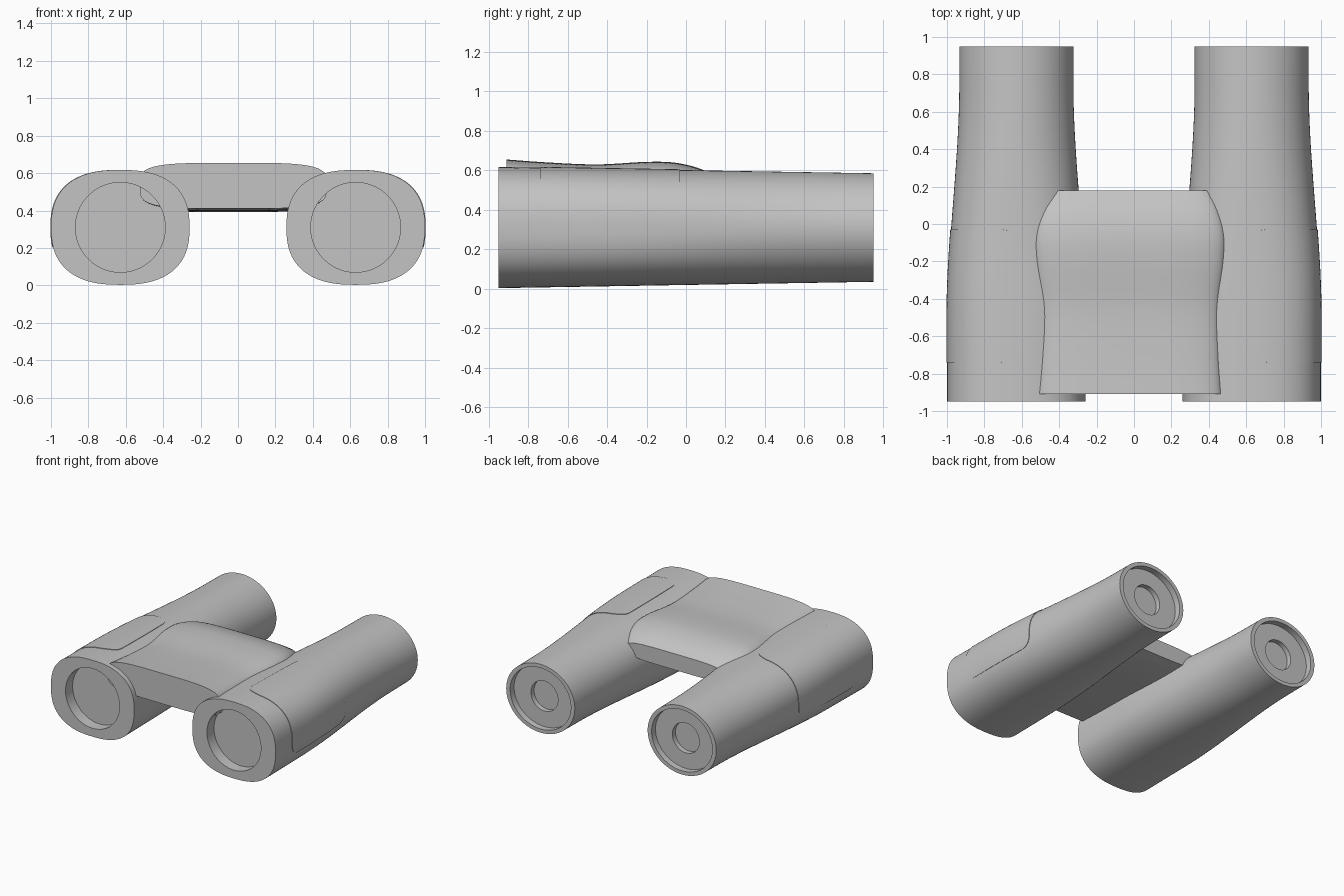
import bpy, bmesh, math

cube = bpy.data.objects.get("Cube")
if cube:
    bpy.data.objects.remove(cube)

grey = bpy.data.materials.new("matte_grey")
grey.use_nodes = True
grey.diffuse_color = (0.55, 0.55, 0.55, 1)
grey.node_tree.nodes["Principled BSDF"].inputs["Base Color"].default_value = (0.55, 0.55, 0.55, 1)

SEG = 96
CX, CZ = 0.629, 0.31
Y0, Y1 = -0.95, 0.95


def finish(bm, name, mirror=False):
    """Turn a bmesh into a smooth-shaded object, mirrored over x if wanted."""
    bmesh.ops.recalc_face_normals(bm, faces=bm.faces)
    mesh = bpy.data.meshes.new(name)
    bm.to_mesh(mesh)
    bm.free()
    obj = bpy.data.objects.new(name, mesh)
    bpy.context.collection.objects.link(obj)
    mesh.materials.append(grey)
    bpy.ops.object.select_all(action='DESELECT')
    obj.select_set(True)
    bpy.context.view_layer.objects.active = obj
    bpy.ops.object.shade_smooth_by_angle(angle=math.radians(35))
    if mirror:
        obj.modifiers.new("mirror", 'MIRROR').use_axis[0] = True
    return obj


def oval(cx, y, cz, a, b, n, angle):
    """Point on a superellipse standing in the xz plane."""
    c, s = math.cos(angle), math.sin(angle)
    return (cx + math.copysign(abs(c) ** (2 / n), c) * a, y,
            cz + math.copysign(abs(s) ** (2 / n), s) * b)


def loft(name, rings, mirror=False):
    """Skin a list of superellipse rings and cap both ends."""
    bm = bmesh.new()
    loops = [[bm.verts.new(oval(*r, 2 * math.pi * i / SEG)) for i in range(SEG)] for r in rings]
    for p, q in zip(loops, loops[1:]):
        for i in range(SEG):
            j = (i + 1) % SEG
            bm.faces.new((p[i], p[j], q[j], q[i]))
    bm.faces.new(loops[0])
    bm.faces.new(loops[-1])
    return finish(bm, name, mirror)


def barrel_ring(y, grow=0.0):
    """Barrel section: wide rounded box in front, narrowing to an oval behind."""
    t = min(max((y + 0.5) / 1.25, 0), 1)
    wide = 1 - t * t * (3 - 2 * t)
    height = 0.307 - 0.032 * (y - Y0) / (Y1 - Y0)
    return (CX, y, CZ, 0.305 + 0.065 * wide + grow, height + grow, 2 + 0.5 * wide)


# Barrels with recessed front lens and stepped rear eyepiece
def disc(y, r, rz=None):
    return (CX, y, CZ, r, rz or r, 2)


rings = [disc(Y0 + 0.09, 0.24), disc(Y0, 0.24)]
rings += [barrel_ring(Y0 + (Y1 - Y0) * i / 40) for i in range(41)]
rings += [disc(Y1, 0.27, 0.245), disc(Y1 - 0.05, 0.27, 0.245),
          disc(Y1 - 0.05, 0.12), disc(Y1 - 0.09, 0.12)]
loft("barrels", rings, True)


# Thin grip panels with rounded corners, wrapped over the outer shoulders
def grip_panels():
    ya, yb, corner = -0.74, -0.03, 0.085
    low, high = math.radians(-16), math.radians(95)
    trim_max = math.radians(15)
    bm = bmesh.new()
    rows = []
    n = 32
    for k in range(n + 1):
        y = (ya + yb) / 2 - (yb - ya) / 2 * math.cos(math.pi * k / n)
        d = max(0, corner - min(y - ya, yb - y)) / corner
        trim = trim_max * (1 - math.sqrt(max(0, 1 - d * d)))
        angles = [low + trim + (high - low - 2 * trim) * i / 40 for i in range(41)]
        rows.append([[bm.verts.new(oval(*barrel_ring(y, g), a)) for a in angles]
                     for g in (-0.004, 0.004)])
    # outer skin
    for (_, p), (_, q) in zip(rows, rows[1:]):
        for i in range(40):
            bm.faces.new((p[i], p[i + 1], q[i + 1], q[i]))
    # rim walls
    for (pi, po), (qi, qo) in zip(rows, rows[1:]):
        for e in (0, 40):
            bm.faces.new((pi[e], po[e], qo[e], qi[e]))
    for inner, outer in (rows[0], rows[-1]):
        for i in range(40):
            bm.faces.new((inner[i], inner[i + 1], outer[i + 1], outer[i]))
    finish(bm, "grip_panels", True)


grip_panels()


# Bridge between the barrels: y, half width, top, bottom
stations = [(-0.91, 0.50, 0.655, 0.41), (-0.7, 0.49, 0.64, 0.40), (-0.45, 0.487, 0.63, 0.395),
            (-0.2, 0.515, 0.643, 0.392), (-0.05, 0.515, 0.638, 0.395),
            (0.08, 0.48, 0.605, 0.405), (0.18, 0.43, 0.55, 0.42)]


def smooth_path(points, steps):
    """Catmull-Rom interpolation through the stations."""
    pts = [points[0]] + points + [points[-1]]
    out = []
    for p0, p1, p2, p3 in zip(pts, pts[1:], pts[2:], pts[3:]):
        for k in range(steps):
            t = k / steps
            out.append([b + 0.5 * t * (c - a + t * (2 * a - 5 * b + 4 * c - d
                        + t * (3 * (b - c) + d - a))) for a, b, c, d in zip(p0, p1, p2, p3)])
    return out + [list(points[-1])]


loft("bridge", [(-0.025, y, (top + bottom) / 2, w, (top - bottom) / 2, 4)
                for y, w, top, bottom in smooth_path(stations, 6)])
